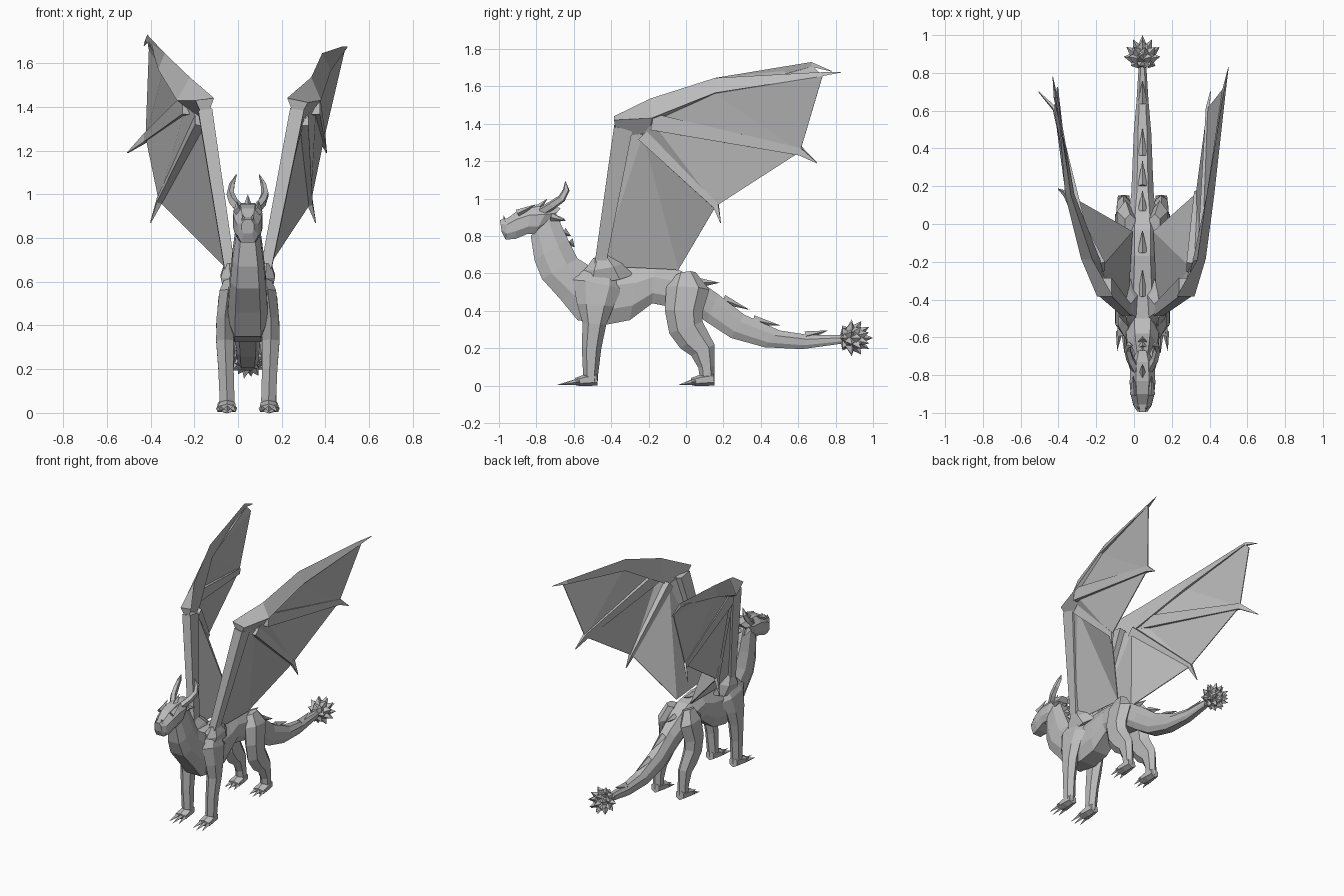
import bpy, bmesh, math
from mathutils import Vector as V

if "Cube" in bpy.data.objects:
    bpy.data.objects.remove(bpy.data.objects["Cube"])

CX = 0.045  # the body's middle line

mat = bpy.data.materials.new("stone grey")
mat.diffuse_color = (0.5, 0.5, 0.5, 1)
mat.use_nodes = True
mat.node_tree.nodes["Principled BSDF"].inputs["Base Color"].default_value = mat.diffuse_color


def make(name, bm):
    bmesh.ops.recalc_face_normals(bm, faces=bm.faces)
    me = bpy.data.meshes.new(name)
    bm.to_mesh(me)
    bm.free()
    me.materials.append(mat)
    ob = bpy.data.objects.new(name, me)
    bpy.context.collection.objects.link(ob)
    return ob


def skin(bm, rings):
    """Joins rings of points into a closed skin."""
    rs = [[bm.verts.new(p) for p in r] for r in rings]
    n = len(rs[0])
    for a, b in zip(rs, rs[1:]):
        for i in range(n):
            j = (i + 1) % n
            bm.faces.new((a[i], a[j], b[j], b[i]))
    bm.faces.new(rs[0])
    bm.faces.new(rs[-1])


# cross-section of the trunk: narrow flat back, broad flat belly
SECTION = [(.5, 1), (1, .4), (1, -.45), (.65, -1), (-.65, -1), (-1, -.45), (-1, .4), (-.5, 1)]


def spine_loft(bm, sections):
    """Sections: top y, z, bottom y, z, half width."""
    rings = []
    for ty, tz, by, bz, w in sections:
        top, bot = V((CX, ty, tz)), V((CX, by, bz))
        c, h = (top + bot) / 2, (top - bot) / 2
        rings.append([c + h * v + V((w * u, 0, 0)) for u, v in SECTION])
    skin(bm, rings)


def limb(bm, pts, n=6):
    """Points: x, y, z, half size across, half size along."""
    ps, rings = [V(p[:3]) for p in pts], []
    k = 1 / math.cos(math.pi / n)
    for i, p in enumerate(ps):
        t = (ps[min(i + 1, len(ps) - 1)] - ps[max(i - 1, 0)]).normalized()
        s = V((1, 0, 0))
        s = (s - t * s.dot(t)).normalized()
        u = t.cross(s)
        rings.append([p + s * pts[i][3] * k * math.cos(a) + u * pts[i][4] * k * math.sin(a)
                      for a in [(j + .5) * 2 * math.pi / n for j in range(n)]])
    skin(bm, rings)


def spike(bm, base, tip, r, n=4):
    base, tip = V(base), V(tip)
    q = (tip - base).to_track_quat('Z', 'X')
    ring = [bm.verts.new(base + q @ V((r * math.cos(a), r * math.sin(a), 0)))
            for a in [i * 2 * math.pi / n for i in range(n)]]
    t = bm.verts.new(tip)
    for i in range(n):
        bm.faces.new((ring[i], ring[(i + 1) % n], t))
    bm.faces.new(ring)


# neck, trunk and tail in one skin
bm = bmesh.new()
spine_loft(bm, [
    (-.70, .93, -.83, .80, .05), (-.63, .78, -.81, .67, .07), (-.58, .68, -.77, .57, .08),
    (-.50, .63, -.67, .46, .088), (-.42, .63, -.58, .35, .092), (-.33, .63, -.43, .325, .095),
    (-.25, .635, -.30, .35, .09), (-.17, .64, -.18, .44, .082), (-.03, .615, -.08, .42, .085),
    (.07, .56, .03, .40, .075), (.17, .49, .11, .34, .06), (.31, .38, .24, .255, .054),
    (.50, .295, .42, .205, .047), (.66, .27, .62, .195, .032), (.84, .27, .84, .225, .02)])
make("body_and_tail", bm)

# head with snout and jaw
bm = bmesh.new()
spine_loft(bm, [
    (-.67, .95, -.74, .86, .04), (-.73, .96, -.81, .81, .064), (-.83, .955, -.85, .81, .068),
    (-.90, .935, -.91, .785, .062), (-.955, .895, -.965, .78, .048),
    (-.995, .885, -.985, .82, .028)])
make("head", bm)

# horns, brows, crest and nose spikes
bm = bmesh.new()
for s in (-1, 1):
    def at(d, y, z):
        return CX + s * d, y, z
    limb(bm, [(*at(.035, -.77, .93), .018, .022), (*at(.066, -.715, .965), .017, .02),
              (*at(.079, -.665, 1.0), .015, .018), (*at(.072, -.64, 1.045), .011, .015),
              (*at(.052, -.645, 1.09), .002, .002)], 5)
    spike(bm, at(.045, -.90, .92), at(.05, -.80, .97), .022)
    spike(bm, at(.045, -.72, .90), at(.06, -.64, .88), .022)
    spike(bm, at(.02, -.97, .87), at(.022, -.975, .91), .015)
spike(bm, (CX, -.80, .94), (CX, -.74, 1.0), .022)
make("horns", bm)

# spikes along neck, back and tail: y, z, length, rise
bm = bmesh.new()
for y, z, l, h in [(-.70, .89, .055, .0), (-.655, .82, .04, -.02), (-.625, .77, .03, -.03),
                   (-.38, .62, .14, .03), (-.15, .63, .12, .02), (.07, .55, .11, .0),
                   (.20, .46, .14, -.055), (.36, .35, .15, -.03), (.64, .265, .12, .03)]:
    spike(bm, (CX, y, z), (CX, y + l, z + h), .026)
make("back_spikes", bm)

# spiked club at the end of the tail
bm = bmesh.new()
hub = V((CX, .895, .255))
core = bmesh.ops.create_icosphere(bm, subdivisions=1, radius=.072)["verts"]
bmesh.ops.translate(bm, verts=core, vec=hub)
for row, (lat, num, size) in enumerate([(-40, 7, .09), (-5, 9, .10), (25, 9, .10),
                                        (55, 6, .102), (90, 1, .105)]):
    for i in range(num):
        a, b = math.radians(lat), (i + row * .5) * 2 * math.pi / num
        d = V((math.cos(a) * math.cos(b), math.sin(a), math.cos(a) * math.sin(b)))
        spike(bm, hub + d * .05 - V((0, .012, 0)), hub + d * size, .03)
make("tail_club", bm)


def foot(bm, x, heel, ball, tip):
    """Flat foot with three clawed toes."""
    limb(bm, [(x, heel, .035, .03, .03), (x, (heel + ball) / 2, .03, .037, .028),
              (x, ball, .02, .04, .018)])
    for d in (-.028, 0, .028):
        spike(bm, (x + d, ball + .02, .022), (x + d * 1.4, tip + abs(d) * .6, .004), .018)


for s, side in ((-1, "left"), (1, "right")):
    # front leg with its shoulder
    bm = bmesh.new()
    X = lambda d: CX + s * d
    limb(bm, [(X(.07), -.45, .61, .03, .07), (X(.09), -.475, .54, .04, .115),
              (X(.105), -.485, .43, .038, .085), (X(.105), -.49, .33, .04, .055),
              (X(.10), -.505, .20, .035, .045), (X(.095), -.51, .06, .034, .035),
              (X(.095), -.505, .02, .032, .03)])
    foot(bm, X(.095), -.475, -.59, -.69)
    make(side + "_front_leg", bm)

    # hind leg with thigh and hock
    bm = bmesh.new()
    limb(bm, [(X(.065), .0, .60, .03, .045), (X(.09), .01, .52, .045, .10),
              (X(.10), -.012, .40, .045, .088), (X(.10), .0, .31, .042, .082),
              (X(.10), .04, .25, .037, .075), (X(.10), .09, .19, .033, .06),
              (X(.10), .11, .10, .03, .038), (X(.10), .115, .02, .03, .033)])
    foot(bm, X(.10), .15, .03, -.04)
    make(side + "_hind_leg", bm)

    # shoulder knob where the wing grows
    bm = bmesh.new()
    limb(bm, [(X(.06), -.43, .57, .05, .13), (X(.08), -.44, .635, .045, .09),
              (X(.085), -.45, .69, .02, .04)])
    make(side + "_wing_root", bm)

# forearm edges per wing: elbow, knuckle and wrist as (upper, outer, inner), then arm end and claw
forearms = {
    "right": ([(.225, -.385, 1.44), (.32, -.385, 1.42), (.27, -.37, 1.33)],
              [(.335, -.19, 1.535), (.38, -.185, 1.43), (.31, -.2, 1.35)],
              [(.385, .155, 1.645), (.425, .155, 1.565), (.385, .155, 1.56)],
              (.475, .70, 1.66), (.50, .83, 1.675)),
    "left": ([(-.11, -.385, 1.44), (-.195, -.385, 1.43), (-.15, -.37, 1.33)],
             [(-.22, -.19, 1.535), (-.28, -.185, 1.43), (-.175, -.2, 1.35)],
             [(-.335, .155, 1.645), (-.365, .155, 1.57), (-.315, .155, 1.56)],
             (-.415, .67, 1.715), (-.43, .78, 1.68))}
# shoulder, elbow, skin corner, upper finger start, end, tip, lower finger start, end, tip, flank
wings = {
    "right": [(.125, -.46, .64), (.27, -.335, 1.38), (.485, .73, 1.655), (.355, -.18, 1.41),
              (.39, .61, 1.25), (.405, .70, 1.19), (.30, -.23, 1.34), (.33, .16, .96),
              (.355, .185, .87), (.105, -.04, .62)],
    "left": [(-.035, -.46, .64), (-.15, -.335, 1.38), (-.405, .725, 1.66), (-.235, -.18, 1.41),
             (-.42, .61, 1.26), (-.505, .70, 1.19), (-.175, -.23, 1.34), (-.36, .16, .97),
             (-.40, .185, .87), (-.01, -.04, .62)]}
for side, (S, E, C, M0, M1, M, P0, P1, P, Q) in wings.items():
    # arm, elbow, forearm and fingers
    elbow, knuckle, wrist, end, claw = forearms[side]
    bm = bmesh.new()
    limb(bm, [(*S, .024, .03), (*E, .032, .05)], 4)
    small = [[V(p) + V(o) * r for o in ((0, 0, 1), (.7, 0, -.7), (-.7, 0, -.7))]
             for p, r in ((end, .015), (claw, .002))]
    skin(bm, [elbow, knuckle, wrist] + small)
    limb(bm, [(*M0, .02, .045), (*M1, .01, .02), (*M, .002, .002)], 4)
    limb(bm, [(*P0, .022, .035), (*P1, .012, .016), (*P, .002, .002)], 4)
    make(side + "_wing_bones", bm)

    # skin stretched between the bones
    bm = bmesh.new()
    W = (V(wrist[1]) + V(wrist[2])) / 2
    v = {k: bm.verts.new(p) for k, p in dict(S=S, E=E, W=W, T=end, C=C, m=M0, M=M1,
                                             p=P0, P=P1, Q=Q).items()}
    for tri in ("WMm", "WTC", "WCM", "mMP", "mPp", "pPQ", "pQS", "ESp"):
        bm.faces.new([v[c] for c in tri])
    web = make(side + "_wing_skin", bm)
    mod = web.modifiers.new("thickness", 'SOLIDIFY')
    mod.thickness, mod.offset = .006, 0
